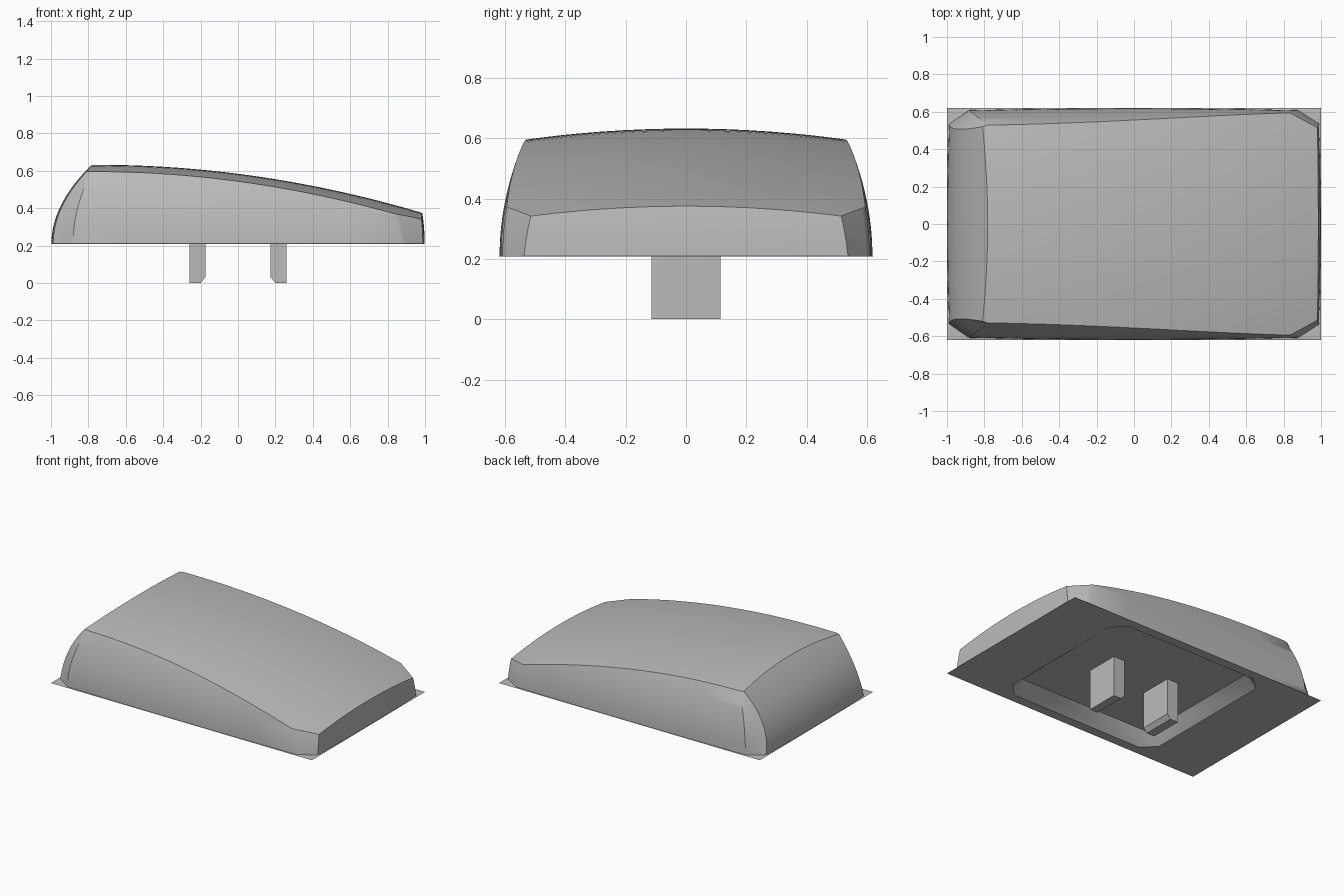
import bpy, bmesh, math
from mathutils import Vector

old = bpy.data.objects.get("Cube")
if old:
    bpy.data.objects.remove(old, do_unlink=True)

BASE = 0.208         # height of the flat underside
grey = bpy.data.materials.new("plain grey")
grey.use_nodes = True
grey.diffuse_color = (0.5, 0.5, 0.5, 1)
grey.node_tree.nodes["Principled BSDF"].inputs["Base Color"].default_value = (0.5, 0.5, 0.5, 1)


def finish(name, bm):
    bmesh.ops.recalc_face_normals(bm, faces=bm.faces)
    mesh = bpy.data.meshes.new(name)
    bm.to_mesh(mesh)
    bm.free()
    mesh.materials.append(grey)
    obj = bpy.data.objects.new(name, mesh)
    bpy.context.collection.objects.link(obj)
    return obj


def octagon(z, left, right, w, lx, ly, rx, ry):
    """Rectangle outline with its left and right corners cut off."""
    half = [(left, ly - w), (left + lx, -w), (right - rx, -w), (right, ry - w)]
    return [(x, y, z) for x, y in half] + [(x, -y, z) for x, y in reversed(half)]


def bowed(ring, amount, parts=6):
    """Subdivide an outline and bow its sides gently outward in the middle."""
    points = []
    for a, b in zip(ring, ring[1:] + ring[:1]):
        for i in range(parts):
            p = Vector(a).lerp(Vector(b), i / parts)
            points.append((p.x * (1 - 0.033 * amount * p.y ** 2),
                           p.y * (1 - 0.02 * amount * p.x ** 2), p.z))
    return points


def loft(name, rings):
    bm = bmesh.new()
    loops = [[bm.verts.new(p) for p in ring] for ring in rings]
    for a, b in zip(loops, loops[1:]):
        for i in range(len(a)):
            j = (i + 1) % len(a)
            bm.faces.new((a[i], a[j], b[j], b[i]))
    bm.faces.new(loops[0])
    bm.faces.new(loops[-1])
    return finish(name, bm)


def apply_boolean(obj, cutter, operation):
    mod = obj.modifiers.new(operation, "BOOLEAN")
    mod.operation = operation
    mod.solver = "EXACT"
    mod.object = cutter
    bpy.context.view_layer.objects.active = obj
    bpy.ops.object.modifier_apply(modifier=mod.name)
    bpy.data.objects.remove(cutter, do_unlink=True)


# Barrel-sided body, starting from a thin rectangular base flange
rings = [bowed(octagon(BASE, -1, 1, 0.62, 0.002, 0.002, 0.002, 0.002), 0)]
STEPS = 20
for i in range(STEPS + 1):
    t = 0.002 + 0.45 * i / STEPS
    rings.append(bowed(octagon(
        BASE + t, -0.998 + 1.2 * t * t, 0.998 - 0.45 * t * t, 0.618 - 0.55 * t * t,
        max(0.002, 0.105 - 0.52 * t * t), max(0.002, 0.072 + 0.25 * t - 1.07 * t * t),
        0.11 + 0.2 * t, 0.07 + 0.1 * t), 1))
body = loft("body", rings)

# Crowned, sloping top surface trims the body
bm = bmesh.new()
bmesh.ops.create_grid(bm, x_segments=32, y_segments=20, size=1)
for v in bm.verts:
    v.co.x *= 1.1
    v.co.y *= 0.7
    v.co.z = 0.632 - 0.0854 * (v.co.x + 0.75) ** 2 - 0.13 * v.co.y ** 2
skirt = bmesh.ops.extrude_face_region(bm, geom=bm.faces[:])
for v in skirt["geom"]:
    if isinstance(v, bmesh.types.BMVert):
        v.co.z = 0
apply_boolean(body, finish("crown_trim", bm), "INTERSECT")

# Shallow pocket in the underside with sloping walls and tapering corner cuts
pocket = loft("pocket_cutter", [
    octagon(BASE + h, -0.595 + 1.15 * h, 0.595 - 1.15 * h, 0.555 - 1.2 * h, c, c, c, c)
    for h, c in ((-0.01, 0.1), (0.072, 0.003))])
apply_boolean(body, pocket, "DIFFERENCE")

bpy.ops.object.select_all(action="DESELECT")
body.select_set(True)
bpy.context.view_layer.objects.active = body
bpy.ops.object.shade_smooth_by_angle(angle=math.radians(36))

# Two mounting prongs with the inner lower edge cut off
for side, name in ((-1, "right_prong"), (1, "left_prong")):
    profile = [(0.2, 0), (0.26, 0), (0.26, 0.285), (0.175, 0.285), (0.175, 0.03)]
    loft(name, [[(side * x, y, z) for x, z in profile] for y in (-0.115, 0.115)])
